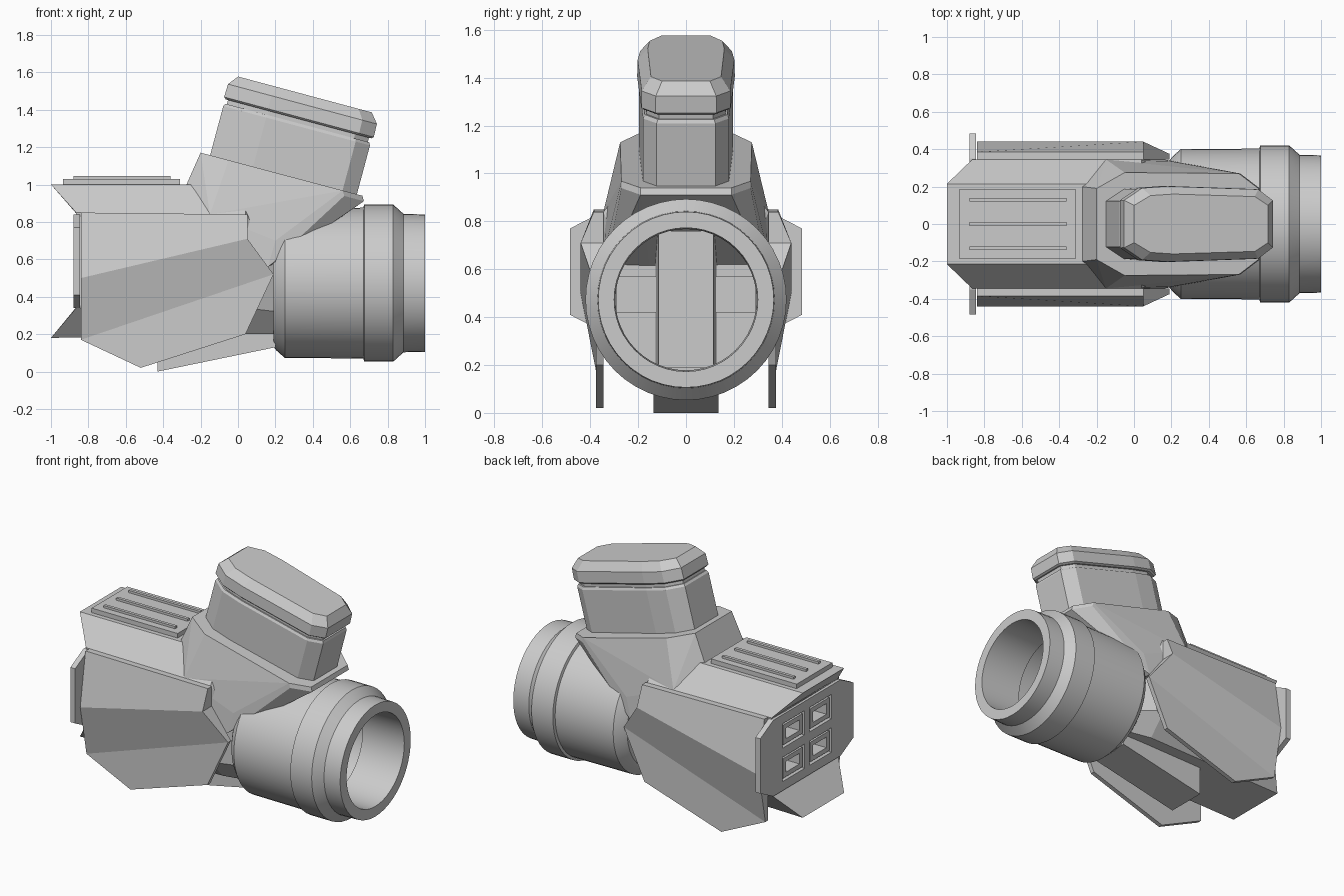
import bpy, bmesh, math
from mathutils import Vector

if "Cube" in bpy.data.objects:
    bpy.data.objects.remove(bpy.data.objects["Cube"])

def finish(name, bm):
    bmesh.ops.recalc_face_normals(bm, faces=bm.faces)
    me = bpy.data.meshes.new(name)
    bm.to_mesh(me)
    bm.free()
    ob = bpy.data.objects.new(name, me)
    bpy.context.collection.objects.link(ob)
    return ob

def loft(name, loops, caps=True):
    """Skin a list of equal-length point loops."""
    bm = bmesh.new()
    rings = [[bm.verts.new(p) for p in lp] for lp in loops]
    n = len(rings[0])
    for a, b in zip(rings, rings[1:]):
        for i in range(n):
            j = (i + 1) % n
            bm.faces.new((a[i], a[j], b[j], b[i]))
    if caps:
        bm.faces.new(rings[0])
        bm.faces.new(rings[-1])
    return finish(name, bm)

def hull(name, pts):
    bm = bmesh.new()
    vs = [bm.verts.new(p) for p in pts]
    bmesh.ops.convex_hull(bm, input=vs)
    bmesh.ops.delete(bm, geom=[v for v in bm.verts if not v.link_faces], context='VERTS')
    bmesh.ops.dissolve_limit(bm, angle_limit=math.radians(2), verts=bm.verts, edges=bm.edges)
    return finish(name, bm)

def box(name, x, y, z):
    return loft(name, [[(a, y[0], z[0]), (a, y[1], z[0]), (a, y[1], z[1]), (a, y[0], z[1])] for a in x])

def both(half):
    """Complete a symmetric loop from its +y half (y is the second value)."""
    return half + [(p[0], -p[1], *p[2:]) for p in reversed(half)]

# Main housing: octagonal section with flared rear lips and narrowed nose
def section(xt, xs, w, ws, zs):
    return both([(xt, w, zs[3]), (xs, ws, zs[2]), (xs, ws, zs[1]), (xt, w, zs[0])])

housing = loft("main_housing", [
    section(-.865, -.86, .2, .345, (.34, .35, .84, .85)),
    section(-1, -.865, .215, .345, (.18, .34, .85, 1)),
    section(.04, .04, .215, .345, (.2, .34, .84, 1)),
    section(.21, .21, .18, .25, (.2, .32, .6, .72))])

# Keel under the housing
loft("keel", [[(-.43, y, 0), (.2, y, .13), (.2, y, .24), (-.43, y, .24)] for y in (-.135, .135)])

# Top vent panel with ribs
box("vent_panel", (-.935, -.31), (-.185, .185), (.98, 1.03))
for y in (-.13, 0, .13):
    box("vent_rib", (-.88, -.36), (y - .01, y + .01), (1.02, 1.045))

# Creased side armour plates
for s in (-1, 1):
    bm = bmesh.new()
    outline = [(-.84, .85, .385), (.05, .84, .385), (.05, .71, .44), (.19, .52, .375),
               (.04, .2, .375), (-.52, .02, .375), (-.84, .17, .375), (-.84, .5, .44)]
    o = [bm.verts.new((x, s * y, z)) for x, z, y in outline]
    i = [bm.verts.new((x, s * .345, z)) for x, z, y in outline]
    for k in range(8):
        m = (k + 1) % 8
        bm.faces.new((o[k], o[m], i[m], i[k]))
    for f in ((0, 1, 2, 7), (7, 2, 3, 6), (6, 3, 4, 5)):
        bm.faces.new([o[k] for k in f])
        bm.faces.new([i[k] for k in f])
    finish("side_armour", bm)

# Rear connector plate with four framed sockets
plate_half = [(.35, .84), (.485, .77), (.485, .41), (.35, .34)]
plate = loft("rear_plate", [both([(x, y, z) for y, z in plate_half]) for x in (-.88, -.845)])
for y in (-.14, .14):
    for z in (.48, .7):
        cutter = box("socket_cutter", (-.95, -.76), (y - .115, y + .115), (z - .08, z + .08))
        cutter.hide_render = True
        cutter.hide_viewport = True
        for ob in (plate, housing):
            mod = ob.modifiers.new("socket", 'BOOLEAN')
            mod.object = cutter
            mod.solver = 'EXACT'
        ring = lambda x, a, b: [(x, y - a, z - b), (x, y + a, z - b), (x, y + a, z + b), (x, y - a, z + b)]
        loft("socket_frame", [ring(-.77, .1, .065), ring(-.875, .1, .065), ring(-.875, .07, .035),
                              ring(-.77, .07, .035), ring(-.77, .1, .065)], caps=False)

# Barrel: revolved tube along x
def revolve(name, profile, zc, n=48):
    ob = loft(name, [[(x, r * math.cos(2 * math.pi * k / n), zc + r * math.sin(2 * math.pi * k / n))
                      for k in range(n)] for x, r in profile])
    bpy.ops.object.select_all(action='DESELECT')
    ob.select_set(True)
    bpy.context.view_layer.objects.active = ob
    bpy.ops.object.shade_smooth_by_angle(angle=math.radians(20))
    return ob
revolve("barrel", [(.19, .34), (.205, .36), (.25, .4), (.67, .403), (.675, .42), (.83, .42), (.885, .37),
                   (1, .367), (1, .3), (.7, .295), (.7, .31), (.25, .31)], .473)
# Tapered spine and cross rib inside the bore
loft("bore_spine", [[(x, -w, .19), (x, w, .19), (x, w, .76), (x, -w, .76)] for x, w in ((.22, .13), (.5, .115))])
box("bore_rib", (.22, .29), (-.29, .29), (.42, .57))

# Flared neck joining housing to head
rim = [(-.2, .19), (-.05, .275), (.56, .27), (.665, .19)]
pts = []
for s in (-1, 1):
    for x, y in rim:
        pts.append((x, s * y, 1.117 - .266 * x))
    for x, y in rim[2:]:
        pts.append((x + .008, s * y, 1.088 - .266 * x))
    pts += [(-.28, s * .2, .99), (-.15, s * .345, .84), (-.1, s * .345, .6), (.16, s * .345, .56),
            (.2, s * .335, .7), (.2, s * .15, .58)]
hull("neck", pts)

# Tilted head: body, groove and chamfered cap
T = math.radians(15)
def head_loop(w, inset):
    plan = [(0, .125), (.1, .19), (.24, .2), (.74, .183), (.82, .125)]
    out = []
    for u, y in both(plan):
        u = .41 + (u - .41) * (1 - inset / .41)
        y = y * (1 - inset / .2)
        out.append((-.155 + u * math.cos(T) + w * math.sin(T), y, 1.15 - u * math.sin(T) + w * math.cos(T)))
    return out
loft("head_body", [head_loop(w, d) for w, d in ((-.05, .004), (.28, .004), (.295, .012))])
loft("head_groove", [head_loop(w, .02) for w in (.28, .34)])
loft("head_cap", [head_loop(w, d) for w, d in ((.318, .008), (.328, -.004), (.4, -.002), (.453, .04))])
